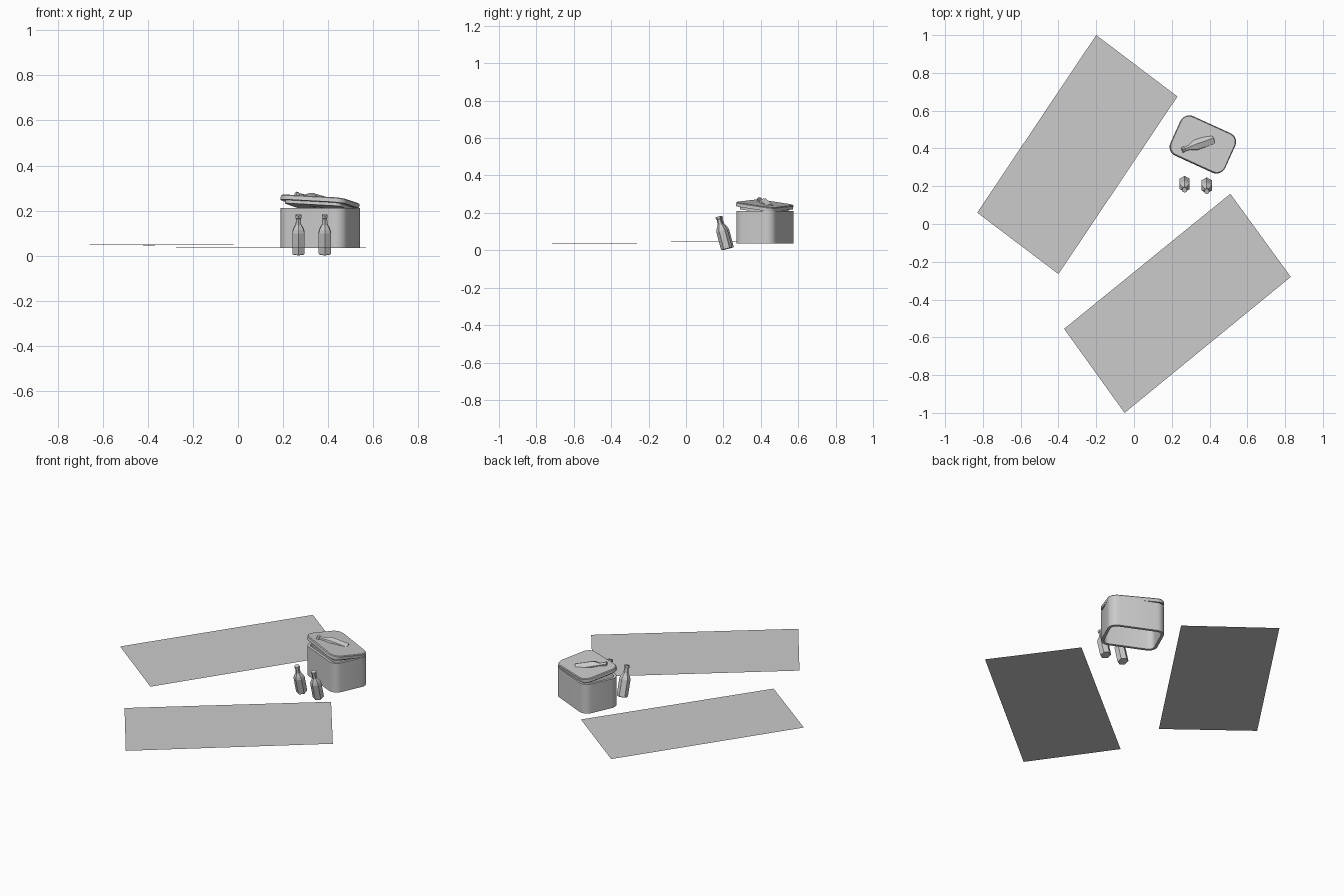
import bpy, bmesh, math
from mathutils import Vector, Matrix

if "Cube" in bpy.data.objects:
    bpy.data.objects.remove(bpy.data.objects["Cube"])


def make_object(name, bm):
    bmesh.ops.recalc_face_normals(bm, faces=bm.faces)
    mesh = bpy.data.meshes.new(name)
    bm.to_mesh(mesh)
    bm.free()
    obj = bpy.data.objects.new(name, mesh)
    bpy.context.collection.objects.link(obj)
    return obj


def rounded_rect(hx, hy, r, z, steps=6):
    """Outline of a rounded rectangle at height z."""
    pts = []
    for i, (sx, sy) in enumerate([(1, 1), (-1, 1), (-1, -1), (1, -1)]):
        for k in range(steps + 1):
            a = math.pi / 2 * (i + k / steps)
            pts.append(Vector((sx * (hx - r) + r * math.cos(a),
                               sy * (hy - r) + r * math.sin(a), z)))
    return pts


def loft(name, outlines, closed=False):
    """Skin between outlines; cap the ends unless the loft closes on itself."""
    bm = bmesh.new()
    rings = [[bm.verts.new(p) for p in o] for o in outlines]
    n = len(rings[0])
    pairs = list(zip(rings, rings[1:]))
    if closed:
        pairs.append((rings[-1], rings[0]))
    else:
        bm.faces.new(rings[0])
        bm.faces.new(rings[-1])
    for a, b in pairs:
        for i in range(n):
            j = (i + 1) % n
            bm.faces.new((a[i], a[j], b[j], b[i]))
    return make_object(name, bm)


def smooth(obj):
    bpy.ops.object.select_all(action='DESELECT')
    obj.select_set(True)
    bpy.context.view_layer.objects.active = obj
    bpy.ops.object.shade_smooth_by_angle(angle=math.radians(35))


# beach towels: single flat sheets
def towel(name, corners):
    bm = bmesh.new()
    bm.faces.new([bm.verts.new(c) for c in corners])
    obj = make_object(name, bm)
    if obj.data.polygons[0].normal.z < 0:
        obj.data.flip_normals()


towel("left_towel", [(-0.20, 1.0, 0.05), (-0.83, 0.06, 0.05),
                     (-0.40, -0.265, 0.046), (0.23, 0.675, 0.05)])
towel("right_towel", [(0.51, 0.16, 0.036), (-0.37, -0.555, 0.036),
                      (-0.05, -1.0, 0.033), (0.83, -0.28, 0.036)])

# cooler body: hollow rounded box
HX, HY, R = 0.159, 0.114, 0.05
place = Matrix.Translation((0.365, 0.422, 0)) @ Matrix.Rotation(math.radians(-24.5), 4, 'Z')
T = 0.016
body = loft("cooler_body", [rounded_rect(HX, HY, R, 0.035),
                            rounded_rect(HX, HY, R, 0.211),
                            rounded_rect(HX - T, HY - T, R - T, 0.211),
                            rounded_rect(HX - T, HY - T, R - T, 0.035)], closed=True)
body.matrix_world = place
smooth(body)

# cooler lid: tilted slab with a plug underneath
lid = loft("cooler_lid", [rounded_rect(HX - 0.022, HY - 0.022, R - 0.022, -0.036),
                          rounded_rect(HX - 0.022, HY - 0.022, R - 0.022, -0.022),
                          rounded_rect(HX, HY, R, -0.022),
                          rounded_rect(HX, HY, R, -0.004),
                          rounded_rect(HX - 0.004, HY - 0.004, R - 0.004, 0)])
lid.matrix_world = (place @ Matrix.Translation((0, 0, 0.25))
                    @ Matrix.Rotation(0.05, 4, 'Y') @ Matrix.Rotation(-0.14, 4, 'X'))
smooth(lid)

# six-sided bottles
PROFILE = [(0.028, 0), (0.031, 0.005), (0.031, 0.1), (0.026, 0.115), (0.014, 0.135),
           (0.012, 0.163), (0.015, 0.165), (0.015, 0.178)]


def bottle(name, base, tip):
    rings = [[Vector((r * math.sin(k * math.pi / 3), r * math.cos(k * math.pi / 3), z))
              for k in range(6)] for r, z in PROFILE]
    obj = loft(name, rings)
    base, tip = Vector(base), Vector(tip)
    rot = Vector((0, 0, 1)).rotation_difference(tip - base).to_matrix().to_4x4()
    obj.matrix_world = Matrix.Translation(base) @ rot


bottle("left_bottle", (0.268, 0.226, 0.008), (0.268, 0.180, 0.18))
bottle("right_bottle", (0.385, 0.218, 0.008), (0.385, 0.172, 0.18))
bottle("lid_bottle", (0.417, 0.447, 0.222), (0.256, 0.392, 0.27))
